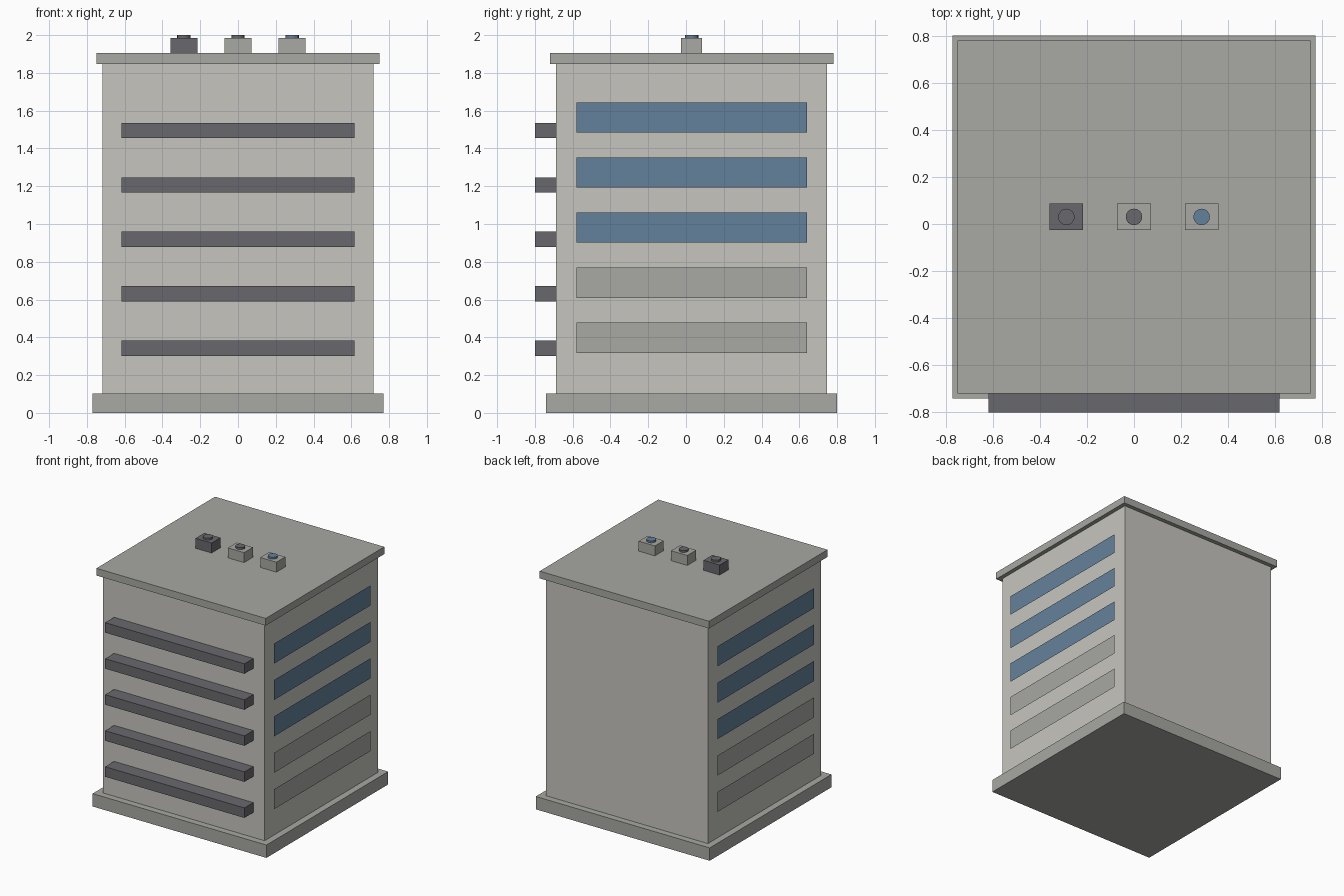
import bpy, bmesh
from math import pi
from mathutils import Matrix

if "Cube" in bpy.data.objects:
    bpy.data.objects.remove(bpy.data.objects["Cube"])

CY = 0.03  # depth centre of the building


def material(name, rgb):
    m = bpy.data.materials.new(name)
    m.diffuse_color = (*rgb, 1)
    m.use_nodes = True
    m.node_tree.nodes["Principled BSDF"].inputs["Base Color"].default_value = m.diffuse_color
    return m


WALL = material("wall_stone", (0.565, 0.558, 0.521))
TRIM = material("trim_grey", (0.392, 0.392, 0.366))
DARK = material("dark_metal", (0.141, 0.138, 0.153))
BLUE = material("blue_glass", (0.127, 0.220, 0.328))


def add(name, bm, mat):
    mesh = bpy.data.meshes.new(name)
    bm.to_mesh(mesh)
    bm.free()
    mesh.materials.append(mat)
    ob = bpy.data.objects.new(name, mesh)
    bpy.context.collection.objects.link(ob)
    return ob


def box(name, center, size, mat):
    bm = bmesh.new()
    bmesh.ops.create_cube(bm, size=1, matrix=Matrix.Translation(center) @ Matrix.Diagonal((*size, 1)))
    return add(name, bm, mat)


def zbox(name, x, y, z0, z1, sx, sy, mat):
    return box(name, (x, y, (z0 + z1) / 2), (sx, sy, z1 - z0), mat)


def pane(name, side, z, mat):
    # flat window strip hovering just off the side wall
    bm = bmesh.new()
    bmesh.ops.create_grid(
        bm, x_segments=1, y_segments=1, size=0.5,
        matrix=Matrix.Translation((side * 0.727, CY, z))
        @ Matrix.Rotation(side * pi / 2, 4, 'Y')
        @ Matrix.Diagonal((0.16, 1.22, 1, 1)))
    return add(name, bm, mat)


def disc(name, x, y, z0, z1, r, mat):
    bm = bmesh.new()
    bmesh.ops.create_cone(bm, cap_ends=True, segments=16, radius1=r, radius2=r, depth=z1 - z0,
                          matrix=Matrix.Translation((x, y, (z0 + z1) / 2)))
    return add(name, bm, mat)


# Main masses
zbox("plinth", 0, CY, 0, 0.103, 1.54, 1.54, TRIM)
zbox("tower_body", 0, CY, 0.103, 1.847, 1.434, 1.434, WALL)
zbox("roof_slab", 0, CY, 1.847, 1.905, 1.5, 1.5, TRIM)

# Front ledges and side window strips on each floor
for i in range(5):
    box(f"front_ledge_{i + 1}", (0, -0.743, 0.342 + 0.2885 * i), (1.234, 0.114, 0.08), DARK)
    for side, label in ((1, "right"), (-1, "left")):
        pane(f"{label}_window_{i + 1}", side, 0.398 + 0.2915 * i, BLUE if i > 1 else TRIM)

# Rooftop units with fan caps
for i, (unit, cap) in enumerate(((DARK, DARK), (TRIM, DARK), (TRIM, BLUE))):
    x = (i - 1) * 0.287
    zbox(f"roof_unit_{i + 1}", x, CY, 1.905, 1.985, 0.143, 0.112, unit)
    disc(f"roof_fan_{i + 1}", x, CY, 1.985, 2.0, 0.035, cap)
